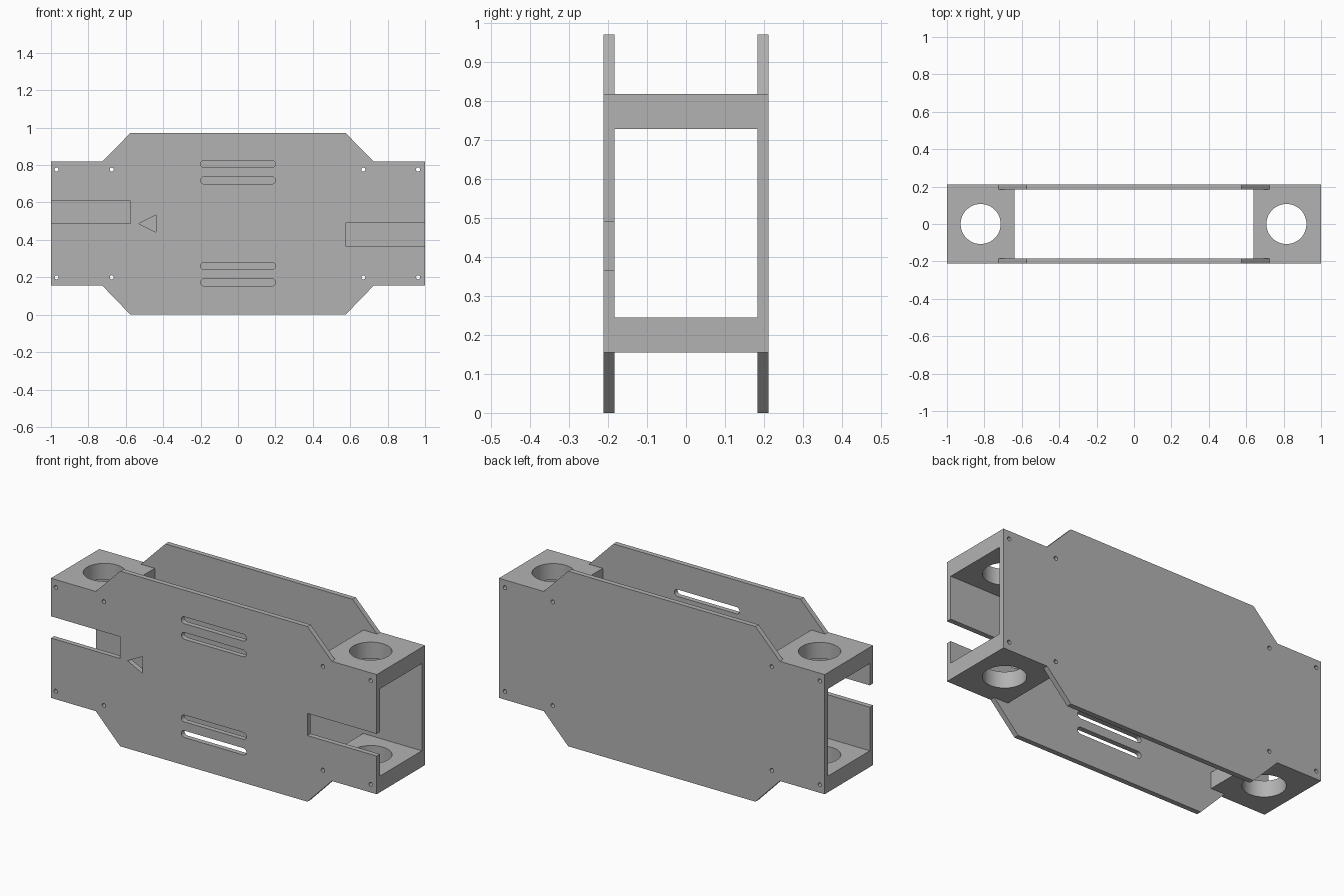
import bpy, bmesh, math
from mathutils import Vector

cube = bpy.data.objects.get("Cube")
if cube:
    bpy.data.objects.remove(cube, do_unlink=True)

OUTER, INNER = 0.212, 0.184      # half depth outside and between the plates
HEIGHT = 0.972
LOW, HIGH = 0.155, 0.819         # outside of the end blocks
BLOCK_X, BLOCK_T = 0.64, 0.09

grey = bpy.data.materials.new("plain grey")
grey.use_nodes = True
grey.diffuse_color = (0.45, 0.45, 0.45, 1)
grey.node_tree.nodes["Principled BSDF"].inputs["Base Color"].default_value = grey.diffuse_color


def prism(bm, points, axis, lo, hi):
    """Extrude a flat outline along y (points are x, z) or z (points are x, y)."""
    place = (lambda p, d: Vector((p[0], d, p[1]))) if axis == "y" else \
            (lambda p, d: Vector((p[0], p[1], d)))
    a = [bm.verts.new(place(p, lo)) for p in points]
    b = [bm.verts.new(place(p, hi)) for p in points]
    faces = [bm.faces.new(a), bm.faces.new(b)]
    for i in range(len(a)):
        j = (i + 1) % len(a)
        faces.append(bm.faces.new((a[i], a[j], b[j], b[i])))
    bmesh.ops.recalc_face_normals(bm, faces=faces)


def rect(x0, x1, z0, z1):
    return [(x0, z0), (x1, z0), (x1, z1), (x0, z1)]


def arc(cx, cy, r, start, sweep, n):
    return [(cx + r * math.cos(start + sweep * i / n),
             cy + r * math.sin(start + sweep * i / n)) for i in range(n + 1)]


def circle(cx, cy, r, n):
    return arc(cx, cy, r, 0, math.tau, n)[:-1]


def slot(half, z, r):
    return (arc(half - r, z, r, -math.pi / 2, math.pi, 10)
            + arc(r - half, z, r, math.pi / 2, math.pi, 10))


def finish(bm, name):
    mesh = bpy.data.meshes.new(name)
    bm.to_mesh(mesh)
    bm.free()
    mesh.materials.append(grey)
    obj = bpy.data.objects.new(name, mesh)
    bpy.context.collection.objects.link(obj)
    return obj


def combine(target, tool, operation):
    mod = target.modifiers.new(operation.lower(), "BOOLEAN")
    mod.operation, mod.solver, mod.object = operation, "EXACT", tool
    bpy.ops.object.select_all(action="DESELECT")
    bpy.context.view_layer.objects.active = target
    target.select_set(True)
    bpy.ops.object.modifier_apply(modifier=mod.name)
    bpy.data.objects.remove(tool, do_unlink=True)


# Front and back plates with stepped, chamfered outline
right_half = [(0.575, 0), (0.725, LOW), (1, LOW), (1, HIGH), (0.725, HIGH), (0.575, HEIGHT)]
outline = right_half + [(-x, z) for x, z in reversed(right_half)]
bm = bmesh.new()
for lo, hi in ((-OUTER, -INNER), (INNER, OUTER)):
    prism(bm, outline, "y", lo, hi)
frame = finish(bm, "frame")

# Four end blocks joining the plates
bm = bmesh.new()
for x0, x1 in ((-1, -BLOCK_X), (BLOCK_X, 1)):
    for z0 in (LOW, HIGH - BLOCK_T):
        prism(bm, rect(x0, x1, z0, z0 + BLOCK_T), "y", -OUTER, OUTER)
combine(frame, finish(bm, "end_blocks"), "UNION")

bm = bmesh.new()
# Large vertical bores and small screw holes
for x in (-0.82, 0.815):
    prism(bm, circle(x, 0, 0.107, 48), "z", -1, 2)
for x in (-0.97, -0.675, 0.67, 0.963):
    for z in (0.2, 0.776):
        prism(bm, circle(x, z, 0.011, 16), "y", -1, 1)
# Front plate only: slots, side notches and triangular window
for z in (0.173, 0.26, 0.718, 0.805):
    prism(bm, slot(0.2, z, 0.019), "y", -1, 0)
prism(bm, rect(-1.2, -0.575, 0.487, 0.608), "y", -1, 0)
prism(bm, rect(0.575, 1.2, 0.367, 0.49), "y", -1, 0)
prism(bm, [(-0.53, 0.487), (-0.438, 0.441), (-0.438, 0.534)], "y", -1, 0)
combine(frame, finish(bm, "cutters"), "DIFFERENCE")

bpy.ops.object.shade_smooth_by_angle(angle=math.radians(30))
